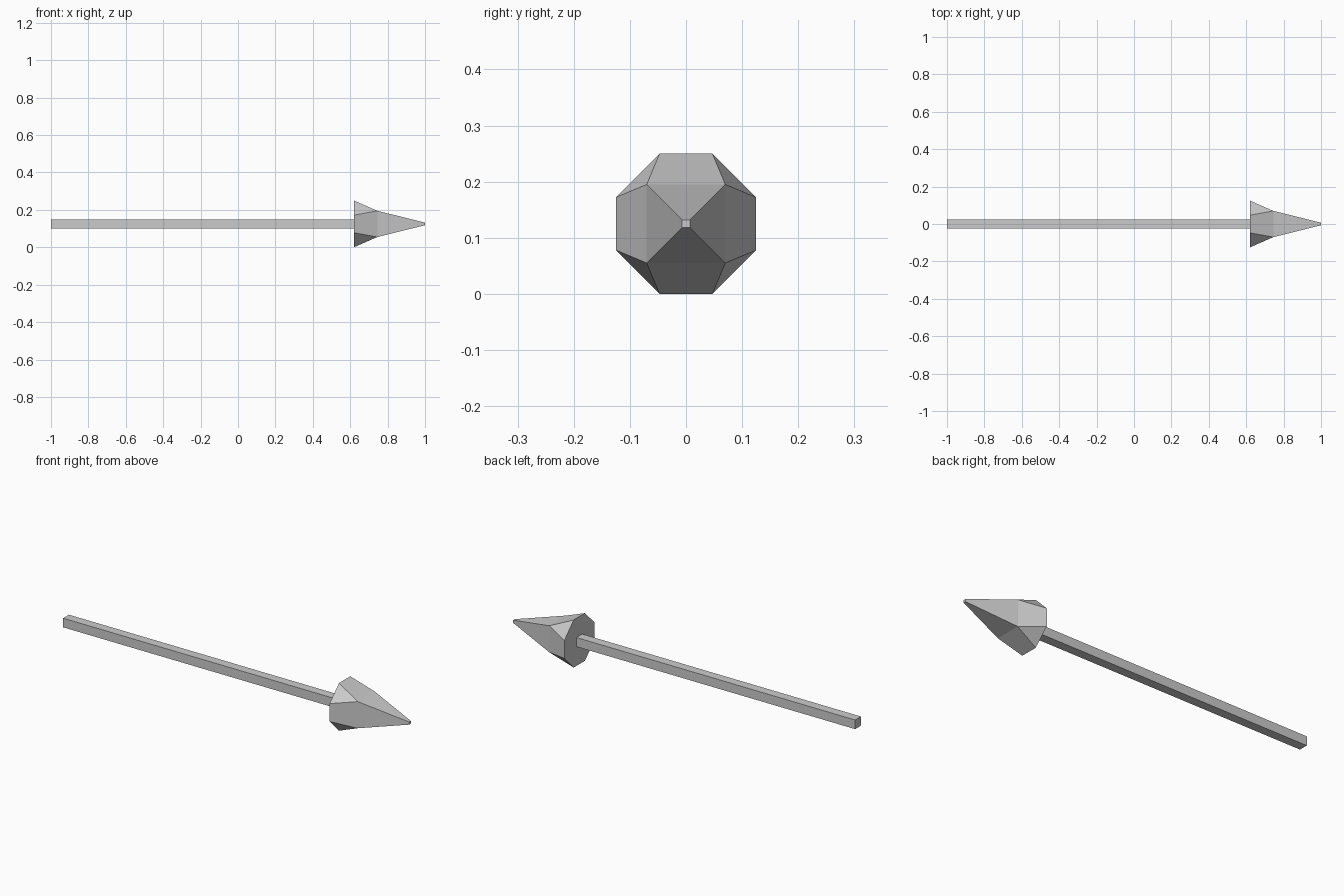
import bpy, bmesh

if "Cube" in bpy.data.objects:
    bpy.data.objects.remove(bpy.data.objects["Cube"])

CZ = 0.125  # height of the arrow's axis


def make_object(name, bm):
    bmesh.ops.recalc_face_normals(bm, faces=bm.faces)
    mesh = bpy.data.meshes.new(name)
    bm.to_mesh(mesh)
    bm.free()
    obj = bpy.data.objects.new(name, mesh)
    bpy.context.collection.objects.link(obj)
    return obj


def ring(bm, x, profile):
    return [bm.verts.new((x, y, CZ + z)) for y, z in profile]


def square(r):
    return [(r, r), (-r, r), (-r, -r), (r, -r)]


def bridge(bm, a, b):
    for i in range(4):
        j = (i + 1) % 4
        bm.faces.new((a[i], a[j], b[j], b[i]))


# Square shaft
bm = bmesh.new()
tail, neck = ring(bm, -1.0, square(0.024)), ring(bm, 0.62, square(0.024))
bridge(bm, tail, neck)
bm.faces.new(tail)
bm.faces.new(neck)
make_object("shaft", bm)

# Arrowhead: octagonal base, square shoulder, tiny square tip
R, C = 0.125, 0.047
bm = bmesh.new()
base = ring(bm, 0.62, [(R, C), (C, R), (-C, R), (-R, C),
                       (-R, -C), (-C, -R), (C, -R), (R, -C)])
shoulder = ring(bm, 0.745, square(0.07))
tip = ring(bm, 1.0, square(0.007))
bm.faces.new(base)
bm.faces.new(tip)
bridge(bm, shoulder, tip)
for i in range(4):
    j = (i + 1) % 4
    a, b, c = base[2 * i], base[2 * i + 1], base[(2 * i + 2) % 8]
    bm.faces.new((a, b, shoulder[i]))                # corner facet
    bm.faces.new((b, c, shoulder[j], shoulder[i]))   # side facet
make_object("arrowhead", bm)
